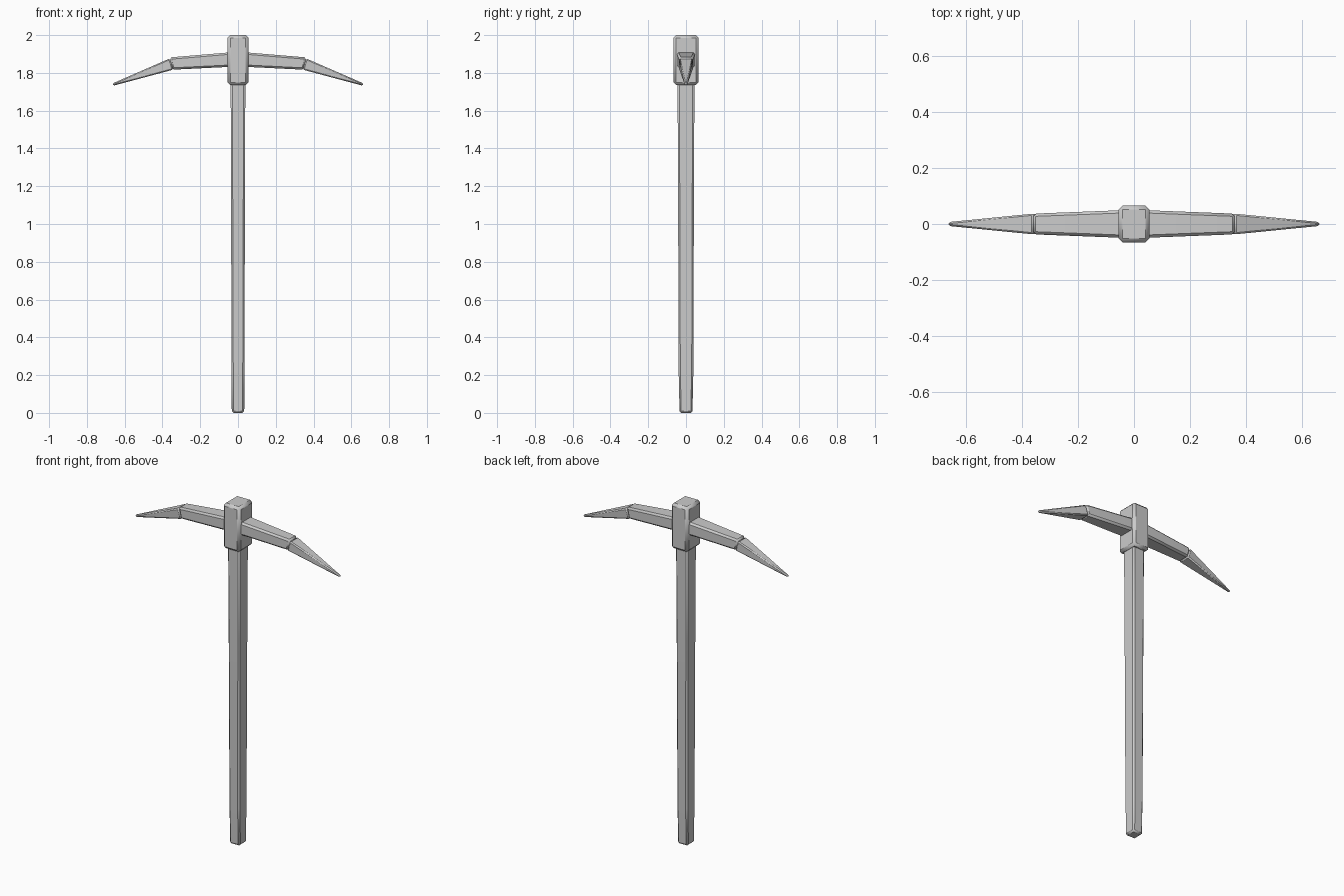
import bpy, bmesh
from mathutils import Vector

if "Cube" in bpy.data.objects:
    bpy.data.objects.remove(bpy.data.objects["Cube"])


def loft(name, rings, bevel, segments=1, mirror=False):
    """Skin a chain of four-cornered rings, cap both ends and soften the edges."""
    bm = bmesh.new()
    loops = [[bm.verts.new(p) for p in ring] for ring in rings]
    for a, b in zip(loops, loops[1:]):
        for i in range(4):
            j = (i + 1) % 4
            bm.faces.new((a[i], a[j], b[j], b[i]))
    bm.faces.new(loops[0])
    bm.faces.new(loops[-1])
    bmesh.ops.recalc_face_normals(bm, faces=bm.faces[:])
    mesh = bpy.data.meshes.new(name)
    bm.to_mesh(mesh)
    bm.free()
    obj = bpy.data.objects.new(name, mesh)
    bpy.context.collection.objects.link(obj)
    bpy.ops.object.select_all(action='DESELECT')
    obj.select_set(True)
    bpy.context.view_layer.objects.active = obj
    bpy.ops.object.shade_smooth_by_angle(angle=0.5)
    mod = obj.modifiers.new("soft_edges", 'BEVEL')
    mod.width = bevel
    mod.segments = segments
    mod.limit_method = 'ANGLE'
    if mirror:
        mod = obj.modifiers.new("other_side", 'MIRROR')
        mod.use_axis[0] = True
    return obj


def flat_ring(z, hx, hy):
    return [Vector((sx * hx, sy * hy, z))
            for sx, sy in ((-1, -1), (1, -1), (1, 1), (-1, 1))]


def side_ring(x_top, z_top, x_low, z_low, hy):
    return [Vector((x_low, -hy, z_low)), Vector((x_low, hy, z_low)),
            Vector((x_top, hy, z_top)), Vector((x_top, -hy, z_top))]


# Wooden shaft, slightly narrower at the foot
loft("handle", [flat_ring(0.0, 0.033, 0.034), flat_ring(0.22, 0.034, 0.039),
                flat_ring(1.2, 0.037, 0.042), flat_ring(1.80, 0.039, 0.045)], 0.009)

# Block that joins the shaft and the blades
loft("head_block", [flat_ring(1.735, 0.055, 0.066),
                    flat_ring(2.0, 0.055, 0.066)], 0.014)

# Inner blade running through the block
loft("inner_blade", [side_ring(-0.362, 1.882, -0.348, 1.817, 0.037),
                     side_ring(0, 1.912, 0, 1.834, 0.051),
                     side_ring(0.362, 1.882, 0.348, 1.817, 0.037)], 0.010)

# Pointed ends, mirrored left and right
loft("blade_tip", [side_ring(0.362, 1.876, 0.343, 1.817, 0.037),
                   side_ring(0.665, 1.744, 0.661, 1.732, 0.007)], 0.006, mirror=True)
